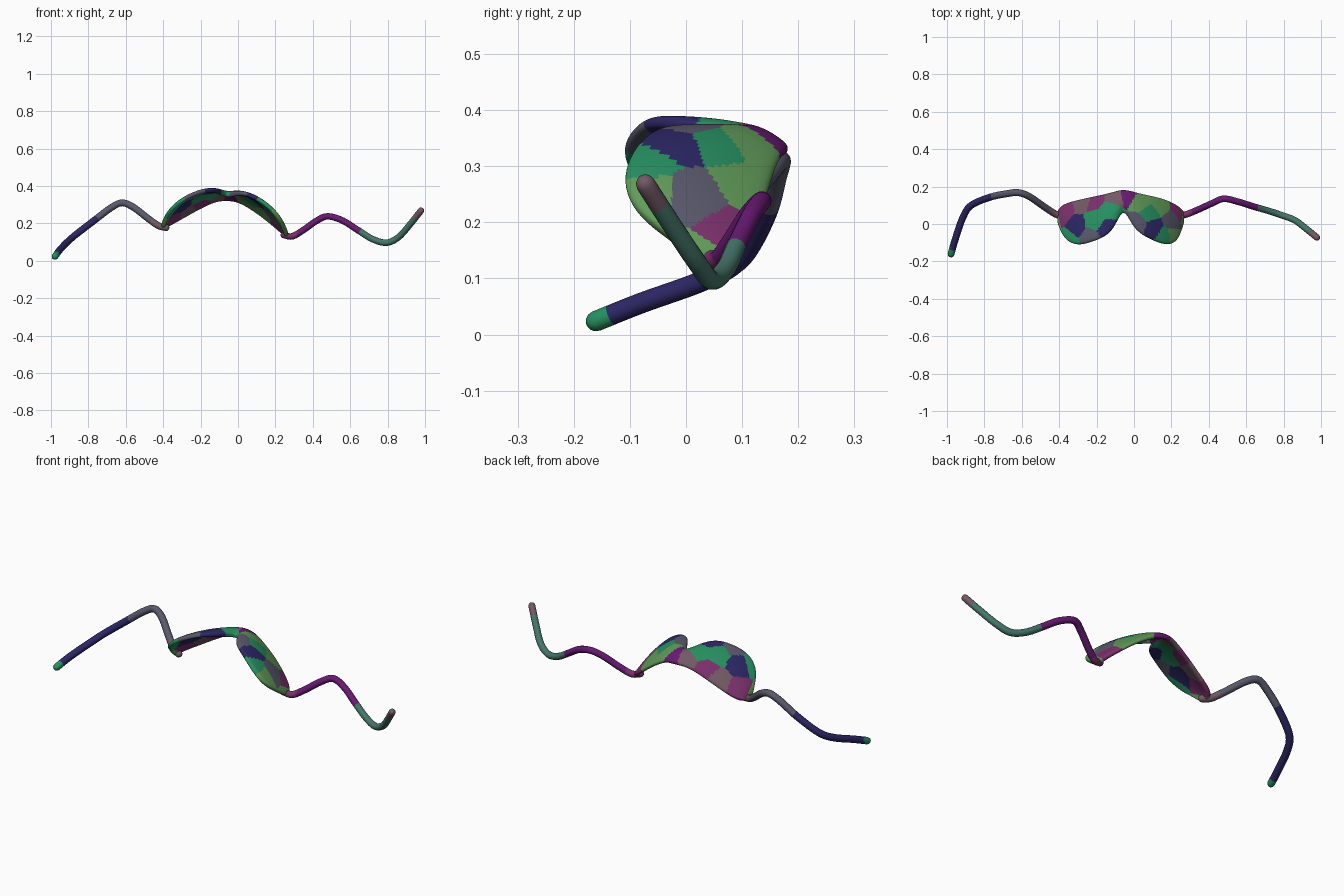
import bpy, bmesh, math
from mathutils import Vector

if "Cube" in bpy.data.objects:
    bpy.data.objects.remove(bpy.data.objects["Cube"])

PALETTE = {
    "magenta": (0.20, 0.03, 0.15), "purple": (0.14, 0.01, 0.17),
    "navy": (0.025, 0.02, 0.13), "slate": (0.10, 0.10, 0.15),
    "teal": (0.06, 0.18, 0.14), "green": (0.02, 0.28, 0.12),
    "lime": (0.12, 0.33, 0.10), "mauve": (0.17, 0.10, 0.13),
}
NAMES = list(PALETTE)
MATS = []
for name, rgb in PALETTE.items():
    m = bpy.data.materials.new(name)
    m.diffuse_color = (*rgb, 1)
    m.use_nodes = True
    m.node_tree.nodes["Principled BSDF"].inputs["Base Color"].default_value = m.diffuse_color
    MATS.append(m)


def add_object(name, bm):
    bmesh.ops.recalc_face_normals(bm, faces=bm.faces)
    mesh = bpy.data.meshes.new(name)
    bm.to_mesh(mesh)
    bm.free()
    ob = bpy.data.objects.new(name, mesh)
    bpy.context.collection.objects.link(ob)
    for m in MATS:
        mesh.materials.append(m)
    return ob


def paint(ob, seeds):
    """Colour each face like its nearest seed point."""
    for p in ob.data.polygons:
        near = min(seeds, key=lambda s: (p.center - Vector(s[1])).length)
        p.material_index = NAMES.index(near[0])
        p.use_smooth = True


def spline(points, steps=6):
    """Smooth path through the points."""
    pts = [Vector(p) for p in points]
    pts = [2 * pts[0] - pts[1]] + pts + [2 * pts[-1] - pts[-2]]
    out = []
    for a, b, c, d in zip(pts, pts[1:], pts[2:], pts[3:]):
        for i in range(steps):
            t = i / steps
            out.append(0.5 * (2 * b + (c - a) * t + (2 * a - 5 * b + 4 * c - d) * t ** 2
                              + (3 * b - a - 3 * c + d) * t ** 3))
    return out + [pts[-2]]


def tube(name, points, radius, seeds, sides=14):
    path = spline(points)
    tan = [(path[min(i + 1, len(path) - 1)] - path[max(i - 1, 0)]).normalized()
           for i in range(len(path))]
    # rounded tips: shrinking rings beyond each end
    rings = [(p, t, radius) for p, t in zip(path, tan)]
    for k in (30, 55, 78):
        s, c = radius * math.sin(math.radians(k)), radius * math.cos(math.radians(k))
        rings.insert(0, (path[0] - tan[0] * s, tan[0], c))
        rings.append((path[-1] + tan[-1] * s, tan[-1], c))
    bm = bmesh.new()
    loops = []
    for p, t, r in rings:
        u = t.cross(Vector((0, 0, 1))).normalized()
        v = u.cross(t)
        loops.append([bm.verts.new(p + r * (u * math.cos(a) + v * math.sin(a)))
                      for a in (math.tau * i / sides for i in range(sides))])
    for l0, l1 in zip(loops, loops[1:]):
        for i in range(sides):
            j = (i + 1) % sides
            bm.faces.new((l0[i], l0[j], l1[j], l1[i]))
    bm.faces.new(loops[0])
    bm.faces.new(loops[-1])
    paint(add_object(name, bm), seeds)


# Double lens shell: brow edge and lower edge, column by column
brow = [(-.405, .060, .172), (-.388, .098, .182), (-.34, .118, .205), (-.29, .130, .232),
        (-.22, .146, .272), (-.16, .158, .303), (-.11, .170, .322), (-.057, .184, .325),
        (-.005, .172, .320), (.05, .158, .292), (.11, .147, .252), (.17, .130, .205),
        (.22, .105, .165), (.248, .083, .142), (.263, .055, .127)]
lower = [(-.402, .015, .178), (-.390, -.03, .222), (-.365, -.09, .270), (-.30, -.120, .330),
         (-.21, -.092, .370), (-.14, -.062, .382), (-.10, -.01, .370), (-.057, .092, .343),
         (-.012, -.005, .358), (.03, -.052, .363), (.10, -.090, .338), (.18, -.118, .280),
         (.228, -.095, .218), (.248, -.03, .170), (.262, .02, .135)]
ROWS = 7
bm = bmesh.new()
grid = []
for n, (a, b) in enumerate(zip(brow, lower)):
    a, b = Vector(a), Vector(b)
    bulge = 0.024 * min(1, n / 3, (len(brow) - 1 - n) / 3)
    col = []
    for r in range(ROWS):
        t = r / (ROWS - 1)
        p = a.lerp(b, t)
        p.z += bulge * math.sin(math.pi * t)
        col.append(bm.verts.new(p))
    grid.append(col)
for c0, c1 in zip(grid, grid[1:]):
    for r in range(ROWS - 1):
        bm.faces.new((c0[r], c1[r], c1[r + 1], c0[r + 1]))
lens = add_object("lens_shell", bm)
bpy.context.view_layer.objects.active = lens
solid = lens.modifiers.new("thickness", 'SOLIDIFY')
solid.thickness = 0.026
solid.offset = 0
sub = lens.modifiers.new("smooth", 'SUBSURF')
sub.levels = 3
for mod in ("thickness", "smooth"):
    bpy.ops.object.modifier_apply(modifier=mod)
paint(lens, [
    ("magenta", (-.37, .06, .21)), ("mauve", (-.26, .12, .26)), ("magenta", (-.2, .12, .30)),
    ("green", (-.20, .02, .36)), ("navy", (-.30, -.03, .30)), ("green", (-.33, -.08, .29)),
    ("slate", (-.24, -.08, .36)), ("navy", (-.14, -.02, .37)), ("green", (-.13, .07, .36)),
    ("mauve", (-.10, .14, .34)), ("purple", (-.04, .15, .33)), ("lime", (.03, .11, .33)),
    ("slate", (.02, .00, .36)), ("green", (.07, .05, .33)), ("navy", (.09, -.02, .33)),
    ("lime", (.13, .10, .25)), ("green", (.15, -.08, .29)), ("slate", (.19, .01, .23)),
    ("magenta", (.22, .07, .17)), ("lime", (.20, -.07, .24)),
    ("lime", (-.40, .03, .17)), ("lime", (.26, .03, .12)),
])

# Bent side arms
tube("left_arm",
     [(-.978, -.160, .024), (-.955, -.08, .056), (-.915, .035, .098), (-.87, .100, .138),
      (-.77, .143, .215), (-.68, .162, .283), (-.62, .168, .310), (-.56, .147, .287),
      (-.48, .092, .226), (-.425, .056, .188), (-.385, .040, .178)], 0.0185,
     [("green", (-1.0, -.20, .01)), ("navy", (-.94, -.06, .06)), ("navy", (-.82, .12, .18)),
      ("slate", (-.70, .16, .27)), ("slate", (-.52, .12, .26)), ("mauve", (-.40, .04, .18))])
tube("right_arm",
     [(.245, .042, .138), (.29, .055, .131), (.35, .080, .165), (.42, .112, .214),
      (.48, .135, .238), (.56, .118, .215), (.64, .093, .165), (.72, .070, .116),
      (.795, .045, .097), (.86, .020, .128), (.92, -.025, .195), (.978, -.072, .268)], 0.0175,
     [("magenta", (.26, .05, .14)), ("purple", (.36, .08, .17)), ("purple", (.48, .13, .24)),
      ("purple", (.60, .11, .19)), ("teal", (.72, .07, .12)), ("teal", (.90, 0, .16)),
      ("mauve", (1.0, -.09, .30))])
